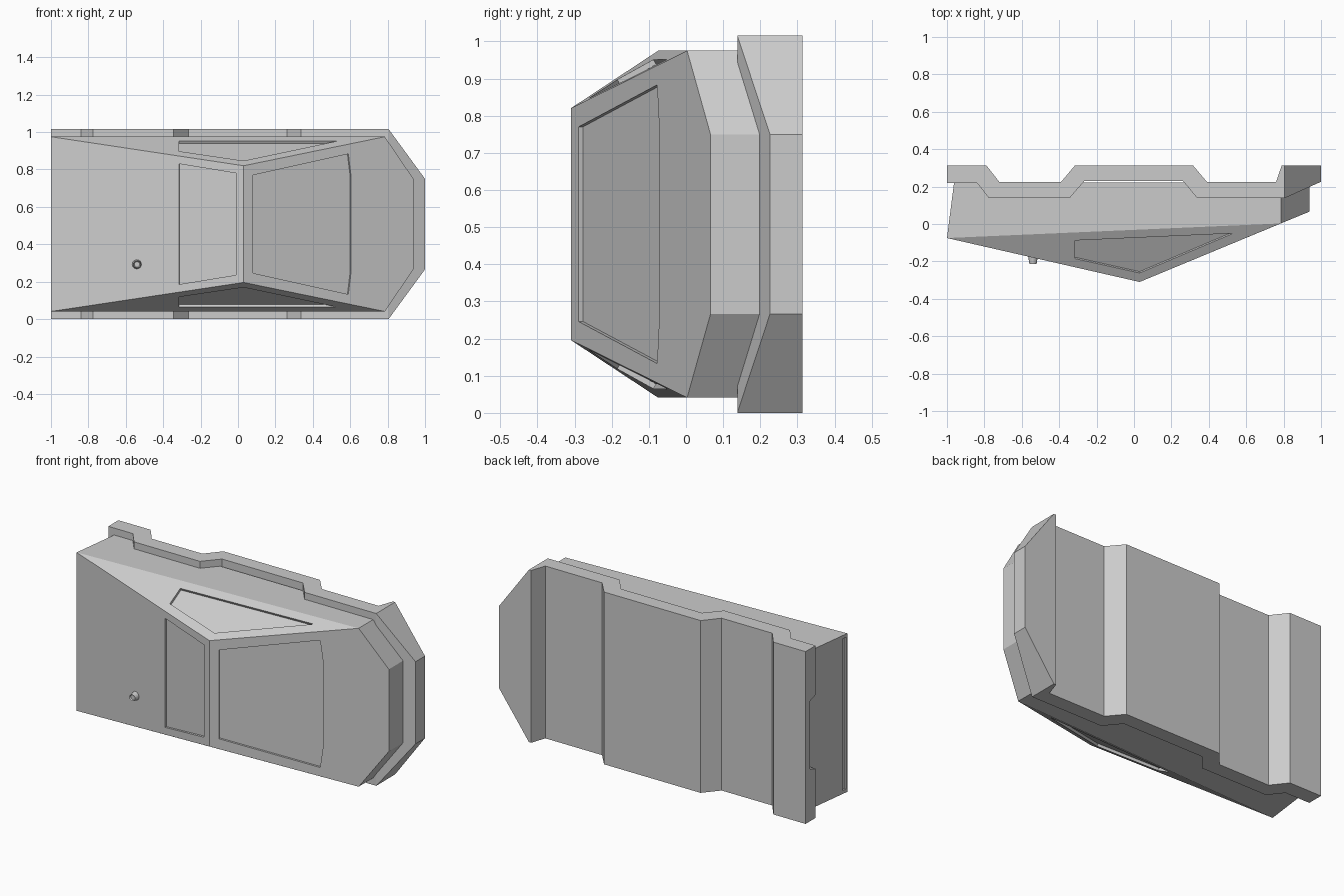
import bpy, bmesh
from mathutils import Vector

if "Cube" in bpy.data.objects:
    bpy.data.objects.remove(bpy.data.objects["Cube"])

MID = 0.508  # mirror plane height (vehicle lies on its side)


def finish(bm, name):
    bmesh.ops.recalc_face_normals(bm, faces=bm.faces)
    me = bpy.data.meshes.new(name)
    bm.to_mesh(me)
    bm.free()
    ob = bpy.data.objects.new(name, me)
    bpy.context.collection.objects.link(ob)
    return ob


def both(pts):
    return [Vector(p) for p in pts] + [Vector((x, y, 2 * MID - z)) for x, y, z in pts]


def prism(pts, offset, name):
    """Solid from a flat polygon, centred on it and swept by +-offset."""
    bm = bmesh.new()
    a = [bm.verts.new(Vector(p) - offset) for p in pts]
    b = [bm.verts.new(Vector(p) + offset) for p in pts]
    bm.faces.new(a)
    bm.faces.new(b)
    for i in range(len(a)):
        j = (i + 1) % len(a)
        bm.faces.new((a[i], a[j], b[j], b[i]))
    return finish(bm, name)


def cut(target, cutter):
    m = target.modifiers.new("cut", 'BOOLEAN')
    m.operation = 'DIFFERENCE'
    m.solver = 'EXACT'
    m.object = cutter
    bpy.context.view_layer.objects.active = target
    bpy.ops.object.modifier_apply(modifier=m.name)
    bpy.data.objects.remove(cutter)


# Faceted main body: convex wedge
ridge, tail, shoulder = (0.03, -0.31, 0.82), (-1, -0.075, 0.975), (0.785, 0.003, 0.975)
bm = bmesh.new()
for p in both([ridge, tail, shoulder, (0.938, 0.066, 0.75),
               (-0.962, 0.222, 0.975), (0.785, 0.222, 0.975), (0.938, 0.222, 0.75)]):
    bm.verts.new(p)
bmesh.ops.convex_hull(bm, input=bm.verts[:])
bmesh.ops.dissolve_limit(bm, angle_limit=0.01, verts=bm.verts[:], edges=bm.edges[:])
body = finish(bm, "body")


def on_roof(x, z, slope):
    return (x, -0.31 + (x - 0.03) * slope, z)


# Recessed windshield and roof glass
S_FRONT, S_REAR = 0.4145, -0.2282
shield = both([on_roof(x, z, S_FRONT) for x, z in ((0.08, 0.77), (0.59, 0.883), (0.605, 0.76))])
shield = shield[:3] + shield[:2:-1]
cut(body, prism(shield, Vector((S_FRONT, -1, 0)).normalized() * 0.013, "windshield_cutter"))
roof = both([on_roof(x, z, S_REAR) for x, z in ((-0.315, 0.83), (-0.01, 0.78))])
roof = roof[:2] + roof[:1:-1]
cut(body, prism(roof, Vector((S_REAR, -1, 0)).normalized() * 0.013, "roof_glass_cutter"))

# Recessed side windows on the sloping flanks
r, t, s = Vector(ridge), Vector(tail), Vector(shoulder)
n = (t - r).cross(s - r).normalized()
outline = ((-0.315, -0.088), (-0.315, -0.185), (0.03, -0.262), (0.53, -0.05))
side = [(x, y, r.z - (n.x * (x - r.x) + n.y * (y - r.y)) / n.z) for x, y in outline]
for flip in (False, True):
    pts = [(x, y, 2 * MID - z) for x, y, z in side] if flip else side
    off = Vector((n.x, n.y, -n.z if flip else n.z)) * 0.015
    cut(body, prism(pts, off, "side_window_cutter"))

# Thin groove across the tail
bar = both([(-0.9992, -0.068, 0.955), (-0.995, -0.036, 0.955)])
bar = bar[:2] + bar[:1:-1]
cut(body, prism(bar, Vector((0.009, 0, 0)), "tail_bar_cutter"))

# Lower skirt: stepped profile with wheel arches, swept over the full width
profile = [(-1, 0.23), (-0.84, 0.23), (-0.775, 0.138), (-0.345, 0.138), (-0.265, 0.23),
           (0.262, 0.23), (0.338, 0.138), (0.805, 0.138), (1, 0.226), (1, 0.314),
           (0.79, 0.314), (0.76, 0.225), (0.39, 0.225), (0.315, 0.314),
           (-0.315, 0.314), (-0.39, 0.225), (-0.72, 0.225), (-0.79, 0.314), (-1, 0.314)]
# keep the top just below the body floor so the parts join
profile = [(x, 0.22 if y == 0.23 and x == -1 else y) for x, y in profile]
profile[1] = (-0.84, 0.22)
skirt = prism([(x, y, MID) for x, y in profile], Vector((0, 0, MID)), "skirt")

# Bevelled front corners of the skirt
bm = bmesh.new()
bm.from_mesh(skirt.data)
for sign in (1, -1):
    res = bmesh.ops.bisect_plane(
        bm, geom=bm.verts[:] + bm.edges[:] + bm.faces[:], clear_outer=True, dist=1e-5,
        plane_co=(1, 0, MID + sign * 0.242), plane_no=(0.266, 0, sign * 0.195))
    edges = [e for e in res['geom_cut'] if isinstance(e, bmesh.types.BMEdge)]
    bmesh.ops.holes_fill(bm, edges=edges, sides=0)
bmesh.ops.recalc_face_normals(bm, faces=bm.faces)
bm.to_mesh(skirt.data)
bm.free()

# Notch in the middle of the rear bumper
notch = [(-1.05, 0.19, z) for z in (0.28, 0.736)] + [(-1.05, 0.275, z) for z in (0.708, 0.308)]
cut(skirt, prism(notch, Vector((0.083, 0, 0)), "rear_notch_cutter"))

# Small tapered knob on the rear deck
bm = bmesh.new()
bmesh.ops.create_cone(bm, cap_ends=True, segments=16, radius1=0.028, radius2=0.019, depth=0.055)
top = max(bm.faces, key=lambda f: f.calc_center_median().z)
bmesh.ops.inset_individual(bm, faces=[top], thickness=0.005, depth=-0.006)
knob = finish(bm, "deck_knob")
knob.rotation_euler = (1.5708, 0, 0)
knob.location = (-0.54, -0.187, 0.293)
